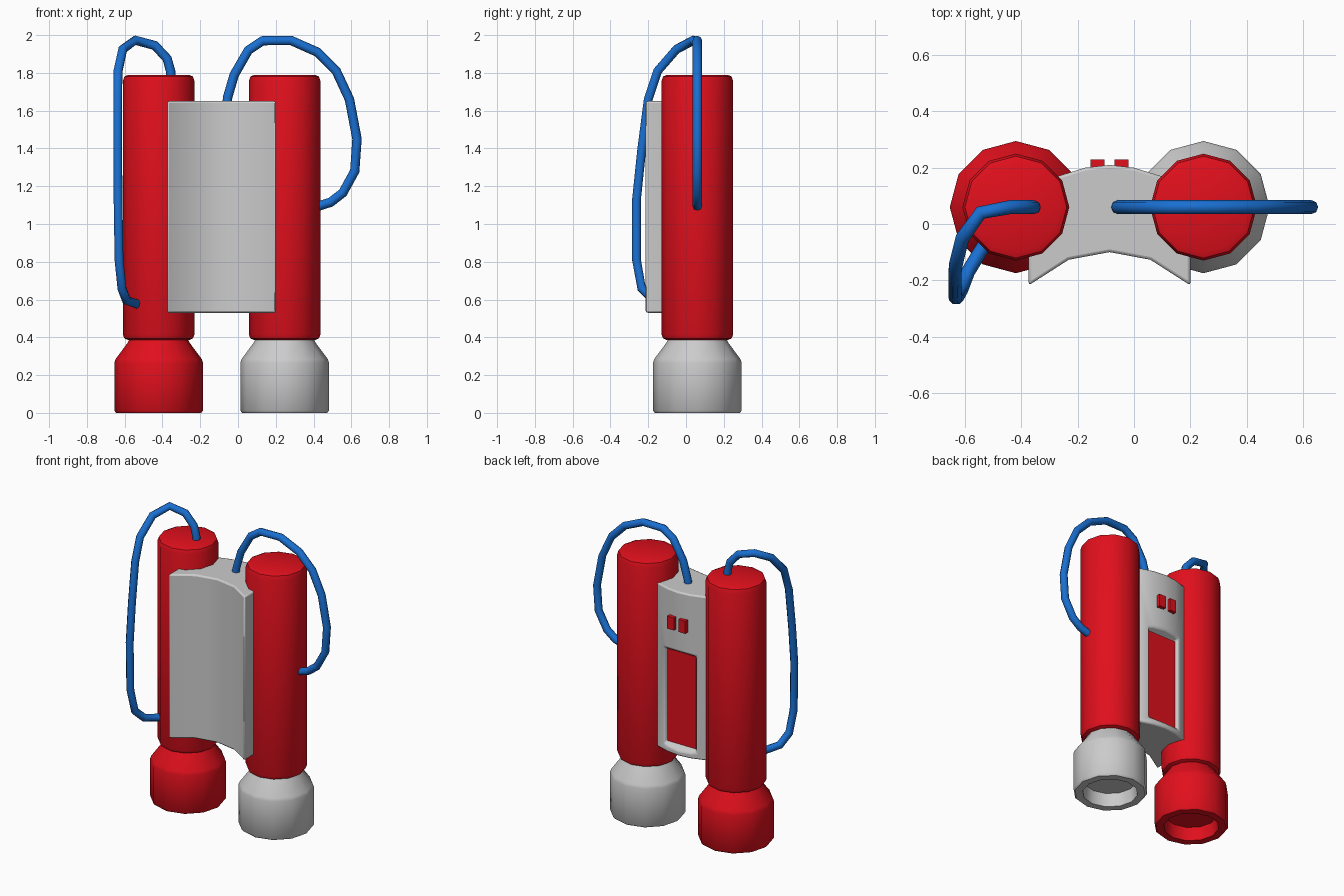
import bpy, bmesh, math

if "Cube" in bpy.data.objects:
    bpy.data.objects.remove(bpy.data.objects["Cube"])

CY = 0.06      # depth position of the tank axes
PX = -0.087    # centre of the back panel


def material(name, rgb):
    m = bpy.data.materials.new(name)
    m.diffuse_color = (*rgb, 1)
    m.use_nodes = True
    m.node_tree.nodes["Principled BSDF"].inputs["Base Color"].default_value = m.diffuse_color
    return m


RED = material("red", (0.75, 0.005, 0.012))
BLUE = material("blue", (0.01, 0.16, 0.64))


def finish(bm, name, mat=None, angle=40):
    bmesh.ops.recalc_face_normals(bm, faces=bm.faces)
    me = bpy.data.meshes.new(name)
    bm.to_mesh(me)
    bm.free()
    ob = bpy.data.objects.new(name, me)
    bpy.context.collection.objects.link(ob)
    if mat:
        me.materials.append(mat)
    bpy.ops.object.select_all(action='DESELECT')
    ob.select_set(True)
    bpy.context.view_layer.objects.active = ob
    bpy.ops.object.shade_smooth_by_angle(angle=math.radians(angle))
    return ob


def lathe(name, profile, x, mat=None, sides=12):
    """Closed solid of revolution; the profile runs from axis to axis."""
    bm = bmesh.new()
    rings = []
    for r, z in profile:
        rings.append([bm.verts.new((x + r * math.cos(2 * math.pi * i / sides),
                                    CY + r * math.sin(2 * math.pi * i / sides), z))
                      for i in range(sides)])
    for a, b in zip(rings, rings[1:]):
        for i in range(sides):
            j = (i + 1) % sides
            bm.faces.new((a[i], a[j], b[j], b[i]))
    bm.faces.new(rings[0])
    bm.faces.new(rings[-1])
    return finish(bm, name, mat)


def prism(name, outline, z0, z1, mat=None):
    """Plan outline extruded upwards."""
    bm = bmesh.new()
    face = bm.faces.new([bm.verts.new((x, y, z0)) for x, y in outline])
    top = bmesh.ops.extrude_face_region(bm, geom=[face])["geom"]
    for v in top:
        if isinstance(v, bmesh.types.BMVert):
            v.co.z = z1
    return finish(bm, name, mat)


def box(name, x0, x1, y0, y1, z0, z1, mat=None):
    return prism(name, [(x0, y0), (x1, y0), (x1, y1), (x0, y1)], z0, z1, mat)


def hose(name, points):
    cu = bpy.data.curves.new(name, 'CURVE')
    cu.dimensions = '3D'
    cu.bevel_depth = 0.025
    cu.bevel_resolution = 2
    cu.use_fill_caps = True
    sp = cu.splines.new('POLY')
    sp.points.add(len(points) - 1)
    for p, co in zip(sp.points, points):
        p.co = (*co, 1)
    sp.use_smooth = True
    cu.materials.append(BLUE)
    bpy.context.collection.objects.link(bpy.data.objects.new(name, cu))


# Tanks and hollow nozzles
tank = [(0.16, 0.385), (0.181, 0.394), (0.19, 0.415),
        (0.19, 1.755), (0.181, 1.781), (0.16, 1.79)]
nozzle = [(0.165, 0.09), (0.175, 0.0), (0.225, 0.0), (0.235, 0.012),
          (0.235, 0.265), (0.228, 0.285), (0.165, 0.37), (0.155, 0.39)]
for side, x, mat in (("left", -0.42, RED), ("right", 0.247, None)):
    lathe(side + "_tank", tank, x, RED)
    lathe(side + "_nozzle", nozzle, x, mat)

# Curved panel between the tanks, mirrored half outline
half = [(0.145, -0.127), (0.2875, -0.218), (0.2875, 0.06), (0.2, 0.165), (0.087, 0.2)]
outline = ([(PX, -0.1)] + [(PX + x, y) for x, y in half] + [(PX, 0.21)]
           + [(PX - x, y) for x, y in reversed(half)])
panel = prism("back_panel", outline, 0.53, 1.65)

# Window recess with sloping sides
bm = bmesh.new()
inner, outer = [[bm.verts.new((PX + sx * w, y, z)) for sx, z in
                 ((-1, 0.59 - d), (1, 0.59 - d), (1, 1.22 + d), (-1, 1.22 + d))]
                for w, d, y in ((0.108, 0, 0.16), (0.14, 0.035, 0.23))]
bm.faces.new(inner)
bm.faces.new(outer)
for i in range(4):
    j = (i + 1) % 4
    bm.faces.new((inner[i], inner[j], outer[j], outer[i]))
cutter = finish(bm, "window_cutter")
cutter.hide_render = True
cutter.hide_viewport = True

cut = panel.modifiers.new("window", 'BOOLEAN')
cut.operation = 'DIFFERENCE'
cut.object = cutter
cut.solver = 'EXACT'
bev = panel.modifiers.new("bevel", 'BEVEL')
bev.width = 0.01
bev.segments = 2
bev.limit_method = 'ANGLE'
bev.angle_limit = math.radians(40)

# Red window and the two buttons above it
box("window", PX - 0.108, PX + 0.108, 0.15, 0.168, 0.59, 1.22, RED)
for i, s in enumerate((-1, 1)):
    c = PX + s * 0.043
    box("button_%d" % (i + 1), c - 0.025, c + 0.025, 0.18, 0.23, 1.39, 1.475, RED)

# Hoses
hose("right_hose", [(x, CY, z) for x, z in (
    (-0.06, 1.6), (-0.055, 1.67), (-0.02, 1.79), (0.055, 1.92), (0.13, 1.97),
    (0.28, 1.972), (0.42, 1.91), (0.52, 1.81), (0.59, 1.66), (0.63, 1.45),
    (0.618, 1.28), (0.555, 1.165), (0.49, 1.115), (0.41, 1.09))])
hose("left_hose", [
    (-0.355, 0.06, 1.74), (-0.357, 0.06, 1.81), (-0.375, 0.06, 1.875), (-0.44, 0.06, 1.945),
    (-0.545, 0.04, 1.973), (-0.61, -0.05, 1.925), (-0.635, -0.15, 1.81),
    (-0.637, -0.2, 1.66), (-0.637, -0.235, 1.39), (-0.635, -0.262, 1.13),
    (-0.63, -0.262, 0.81), (-0.615, -0.235, 0.66), (-0.59, -0.17, 0.595),
    (-0.53, -0.07, 0.575)])
